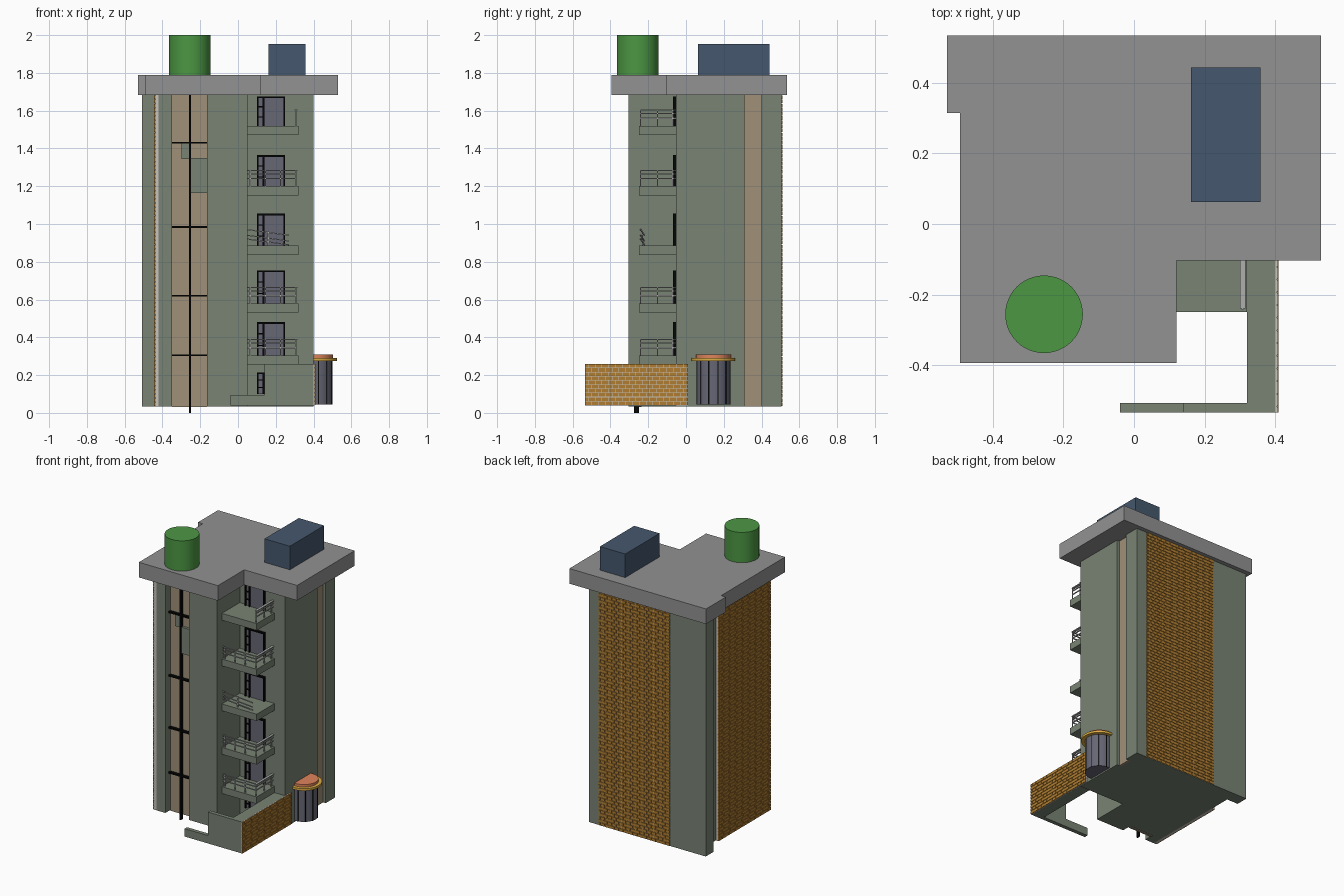
import bpy, bmesh, math
from mathutils import Vector, Matrix

if "Cube" in bpy.data.objects:
    bpy.data.objects.remove(bpy.data.objects["Cube"])


def mat(name, *rgb):
    """rgb as seen on screen, stored as linear colour"""
    m = bpy.data.materials.new(name)
    m.diffuse_color = [(c / .92) ** 2.2 for c in rgb] + [1]
    m.use_nodes = True
    m.node_tree.nodes["Principled BSDF"].inputs["Base Color"].default_value = m.diffuse_color
    return m


WALL = mat("wall_green", .432, .47, .415)
ROOF = mat("roof_grey", .522, .522, .522)
TAN = mat("tan", .57, .52, .435)
BRICK = mat("brick", .63, .45, .19)
MORTAR = mat("mortar", .72, .70, .68)
BLACK = mat("black", .05, .05, .05)
GLASS = mat("glass", .37, .37, .42)
METAL = mat("rail_metal", .62, .63, .62)
TANK = mat("tank_green", .28, .54, .25)
NAVY = mat("navy", .255, .318, .392)
YELLOW = mat("yellow", .80, .62, .25)
ORANGE = mat("orange", .80, .47, .33)


def finish(name, bm, material):
    bmesh.ops.recalc_face_normals(bm, faces=bm.faces)
    me = bpy.data.meshes.new(name)
    bm.to_mesh(me)
    bm.free()
    me.materials.append(material)
    ob = bpy.data.objects.new(name, me)
    bpy.context.collection.objects.link(ob)
    return ob


def boxes(name, items, material):
    """items: (x0, x1, y0, y1, z0, z1) joined in one object"""
    bm = bmesh.new()
    for x0, x1, y0, y1, z0, z1 in items:
        m = Matrix.Translation(((x0 + x1) / 2, (y0 + y1) / 2, (z0 + z1) / 2))
        m = m @ Matrix.Diagonal((x1 - x0, y1 - y0, z1 - z0, 1))
        bmesh.ops.create_cube(bm, size=1, matrix=m)
    return finish(name, bm, material)


def bars(name, pairs, w, material):
    """thin square bars between point pairs"""
    bm = bmesh.new()
    for p, q in pairs:
        p, q = Vector(p), Vector(q)
        rot = (q - p).to_track_quat('Z', 'Y').to_matrix().to_4x4()
        m = Matrix.Translation((p + q) / 2) @ rot @ Matrix.Diagonal((w, w, (q - p).length, 1))
        bmesh.ops.create_cube(bm, size=1, matrix=m)
    return finish(name, bm, material)


def prism(name, pts, z0, z1, material):
    bm = bmesh.new()
    f = bm.faces.new([bm.verts.new((x, y, z0)) for x, y in pts])
    new = bmesh.ops.extrude_face_region(bm, geom=[f])["geom"]
    bmesh.ops.translate(bm, vec=(0, 0, z1 - z0),
                        verts=[v for v in new if isinstance(v, bmesh.types.BMVert)])
    return finish(name, bm, material)


def cylinder(name, x, y, r, z0, z1, material, n=48):
    bm = bmesh.new()
    bmesh.ops.create_cone(bm, cap_ends=True, segments=n, radius1=r, radius2=r, depth=z1 - z0,
                          matrix=Matrix.Translation((x, y, (z0 + z1) / 2)))
    ob = finish(name, bm, material)
    for p in ob.data.polygons:
        p.use_smooth = len(p.vertices) == 4
    ob.data.set_sharp_from_angle(angle=math.radians(40))
    return ob


def brick_panel(name, axis, a0, a1, back, mid, face, z0, z1, bl=.036, bh=.022, gap=.003):
    """running-bond bricks on a mortar sheet; axis is the wall direction"""
    def cell(s0, s1, d0, d1, lo, hi):
        d0, d1 = min(d0, d1), max(d0, d1)
        return (s0, s1, d0, d1, lo, hi) if axis == 'x' else (d0, d1, s0, s1, lo, hi)
    boxes(name + "_mortar", [cell(a0, a1, back, mid, z0, z1)], MORTAR)
    rows = round((z1 - z0) / bh)
    h = (z1 - z0) / rows
    items = []
    for r in range(rows):
        s = a0 - (bl / 2 if r % 2 else 0)
        while s < a1 - gap:
            lo, hi = max(s, a0), min(s + bl - gap, a1)
            if hi - lo > gap:
                items.append(cell(lo, hi, mid, face, z0 + r * h + gap / 2, z0 + (r + 1) * h - gap / 2))
            s += bl
    boxes(name + "_bricks", items, BRICK)


# Tower body with recesses for the tan strips and the balcony corner
B, T = .035, 1.682
prism("tower_body", [(-.42, -.305), (-.35, -.305), (-.35, -.24), (-.165, -.24), (-.165, -.305),
                     (.05, -.305), (.05, -.052), (.40, -.052), (.40, .31), (.37, .31), (.37, .40),
                     (.40, .40), (.40, .505), (-.507, .505), (-.507, .42), (-.42, .42)], B, T, WALL)
boxes("tan_strips", [(-.35, -.165, -.25, -.235, B - .005, T), (.365, .38, .31, .40, B, T)], TAN)

# Brick cladding
brick_panel("back_cladding", 'x', -.23, .32, .50, .506, .510, B, T)
brick_panel("left_cladding", 'y', -.305, .27, -.42, -.437, -.444, B, T)

# Roof slab, water tank and plant room
prism("roof_slab", [(-.53, .535), (-.53, .315), (-.493, .315), (-.493, -.394), (.12, -.394),
                    (.12, -.103), (.53, -.103), (.53, .535)], T, 1.788, ROOF)
cylinder("water_tank", -.255, -.256, .11, 1.788, 2.0, TANK)
boxes("plant_room", [(.161, .358, .063, .443, 1.788, 1.953)], NAVY)

# Front strip: pole, cross bars and loose panels
boxes("front_pole_and_bars", [(-.26, -.25, -.275, -.25, 0, T)] +
      [(-.35, -.165, -.272, -.25, z - .005, z + .005) for z in (.305, .62, .985, 1.43)], BLACK)
boxes("front_panels", [(-.30, -.255, -.268, -.25, 1.345, 1.425),
                       (-.25, -.165, -.268, -.25, 1.165, 1.35)], WALL)

# Balconies, balcony doors and railings
LEVELS = [(.305, .48), (.58, .755), (.885, 1.055), (1.20, 1.365), (1.52, 1.675)]
boxes("balcony_slabs", [(.05, .32, -.25, -.05, z - .048, z) for z, _ in LEVELS], WALL)
frames, panes = [], []
for z0, z1 in LEVELS + [(.10, .215)]:
    y0, y1, t = -.07, -.05, .009
    frames += [(.10, .10 + t, y0, y1, z0, z1), (.13, .13 + t, y0, y1, z0, z1),
               (.25 - t, .25, y0, y1, z0, z1), (.10, .25, y0, y1, z1 - t, z1)]
    frames += [(.10, .135, y0, y1, z0 + (z1 - z0) * k - .003, z0 + (z1 - z0) * k + .003)
               for k in (.3, .65)]
    panes.append((.105, .245, -.062, -.048, z0, z1 - .004))
boxes("door_frames", frames, BLACK)
boxes("door_panes", panes, GLASS)

for i, (z, _) in enumerate(LEVELS):
    y, x, h = -.24, .308, z + .083
    rails = []
    if i == 2:      # bent railing
        for d in (.085, .055, .035):
            rails.append(((.05, y, z + d), (.27, y + .02, z + d - .03)))
        rails += [((.16, -.23, z), (.16, -.23, z + .075))]
    else:
        heights = (h, z + .065, z + .04)
        for k in heights:
            rails.append(((x, y, k), (x, -.05, k)))
        rails += [((x, v, z), (x, v, h)) for v in (y, -.15, -.07)]
        if i < 4:
            for k in heights:
                rails.append(((.05, y, k), (x, y, k)))
            rails += [((u, y, z), (u, y, h)) for u in (.065, .145, .225)]
        boxes("side_handrail_%d" % i, [(.30, .316, y, -.05, h - .003, h + .003)], METAL)
    bars("railing_%d" % i, rails, .006, METAL)

# Courtyard wall: low and high front part, thick side part with brick face
boxes("courtyard_wall", [(-.04, .14, -.534, -.507, .04, .095), (.14, .40, -.534, -.507, .04, .26),
                         (.32, .40, -.507, -.05, .04, .26)], WALL)
brick_panel("courtyard_cladding", 'y', -.534, .01, .40, .405, .410, .04, .26)

# Round entrance with mullions and layered canopy
cx, cy = .41, .145
cylinder("entrance_drum", cx, cy, .09, .045, .275, GLASS)
bars("entrance_mullions", [((cx + .0885 * math.cos(a), cy + .0885 * math.sin(a), .045),
                            (cx + .0885 * math.cos(a), cy + .0885 * math.sin(a), .275))
                           for a in [math.radians(-80 + 32 * k) for k in range(6)]], .006, BLACK)
cylinder("canopy_disc", cx, cy, .115, .275, .29, YELLOW)
cylinder("canopy_top", cx, cy, .092, .29, .308, ORANGE)
